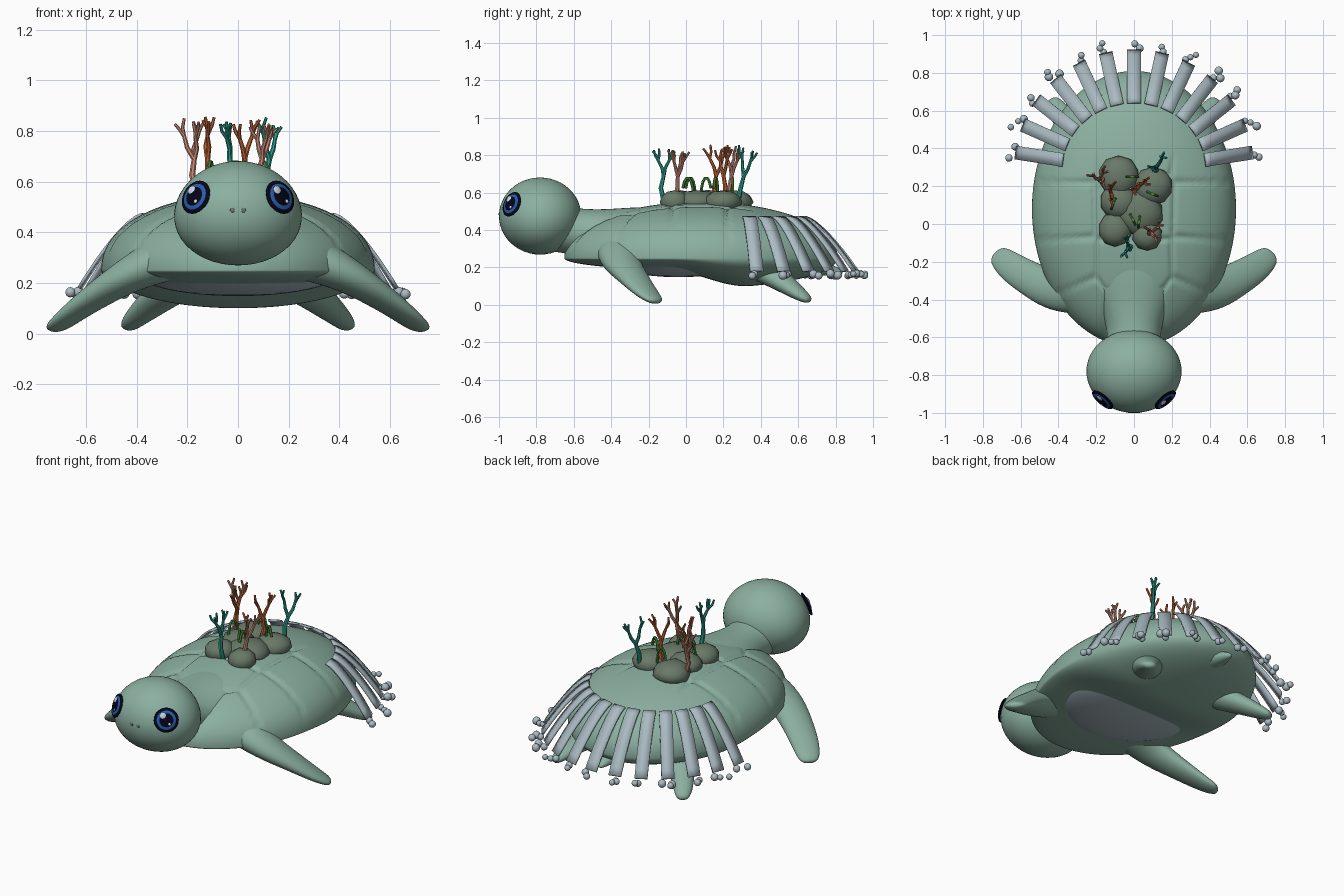
import bpy, bmesh, math, random
from mathutils import Vector as V, Matrix

random.seed(4)
cube = bpy.data.objects.get("Cube")
if cube:
    bpy.data.objects.remove(cube, do_unlink=True)


def material(name, code):
    rgb = [(int(code[i:i + 2], 16) / 255) ** 2.2 for i in (0, 2, 4)] + [1]
    m = bpy.data.materials.new(name)
    m.use_nodes = True
    m.diffuse_color = rgb
    m.node_tree.nodes["Principled BSDF"].inputs["Base Color"].default_value = rgb
    return m


SKIN = material("sage green skin", "8AAE9F")
PALE = material("pale blue grey", "A9BAC1")
ROCK = material("mossy stone", "687868")
ORANGE = material("orange coral", "C4683A")
PINK = material("pink coral", "C98B77")
TEAL = material("teal coral", "2F9C8B")
ALGAE = material("algae green", "4E8A3C")
NAVY = material("eye navy", "0B0D1F")
BLUE = material("eye blue", "2E5CA8")
WHITE = material("eye highlight", "D5E4EE")


def finish(name, bm, mat, subsurf=0, angle=50, solid=0):
    bmesh.ops.recalc_face_normals(bm, faces=bm.faces)
    mesh = bpy.data.meshes.new(name)
    bm.to_mesh(mesh)
    bm.free()
    mesh.materials.append(mat)
    mesh.shade_smooth()
    mesh.set_sharp_from_angle(angle=math.radians(angle))
    ob = bpy.data.objects.new(name, mesh)
    bpy.context.collection.objects.link(ob)
    if solid:
        mod = ob.modifiers.new("thickness", "SOLIDIFY")
        mod.thickness = solid
        mod.offset = 0
    if subsurf:
        mod = ob.modifiers.new("smooth", "SUBSURF")
        mod.levels = mod.render_levels = subsurf
    return ob


def tube(bm, sections, sides=12, ref=V((0, 0, 1))):
    """Loft elliptical sections (point, half width, half height) along a path."""
    rings = []
    for i, (p, a, b) in enumerate(sections):
        before = V(sections[max(i - 1, 0)][0])
        after = V(sections[min(i + 1, len(sections) - 1)][0])
        t = (after - before).normalized()
        side = t.cross(ref).normalized()
        up = side.cross(t)
        angles = [math.tau * k / sides for k in range(sides)]
        rings.append([bm.verts.new(V(p) + side * a * math.cos(q) + up * b * math.sin(q))
                      for q in angles])
    for r, s in zip(rings, rings[1:]):
        for k in range(sides):
            j = (k + 1) % sides
            bm.faces.new((r[k], r[j], s[j], s[k]))
    bm.faces.new(rings[0])
    bm.faces.new(rings[-1])


def ellipsoid(bm, centre, size, turn=Matrix(), seg=24):
    m = Matrix.Translation(centre) @ turn @ Matrix.Diagonal((*size, 1))
    bmesh.ops.create_uvsphere(bm, u_segments=seg, v_segments=seg // 2, radius=1, matrix=m)


# Body: a domed oval with shallow grooves between the scutes
SCUTES = [(0, .08), (0, -.24), (0, -.48), (0, .42)]
for s in (1, -1):
    SCUTES += [(s * .42, .07), (s * .4, -.23), (s * .3, -.46), (s * .42, .37)]


def groove(x, y):
    d = sorted(math.hypot(x - a, y - b) for a, b in SCUTES)
    line = max(0, 1 - (d[1] - d[0]) / .035)
    return .013 * line * min(1, max(0, (.38 - y) / .1))


def body_point(lat, lon):
    r, h = math.cos(lat), math.sin(lat)
    x, y = .54 * r * math.cos(lon), .08 + .73 * r * math.sin(lon)
    if h >= 0:
        return V((x, y, .25 + .3 * h ** .92 - groove(x, y) * min(1, h * 3)))
    k = min(1, max(0, (y + .1) / .45))
    depth = .065 + .095 * k * k * (3 - 2 * k)
    return V((x, y, .25 + depth * h))


bm = bmesh.new()
LATS, LONS = 140, 180
top = bm.verts.new(body_point(math.pi / 2, 0))
bottom = bm.verts.new(body_point(-math.pi / 2, 0))
rows = [[bm.verts.new(body_point(math.pi * (.5 - i / LATS), math.tau * j / LONS))
         for j in range(LONS)] for i in range(1, LATS)]
for j in range(LONS):
    n = (j + 1) % LONS
    bm.faces.new((top, rows[0][j], rows[0][n]))
    bm.faces.new((bottom, rows[-1][n], rows[-1][j]))
    for a, b in zip(rows, rows[1:]):
        bm.faces.new((a[j], b[j], b[n], a[n]))
finish("shell_body", bm, SKIN, angle=80)

# Belly plate showing through the front of the underside
bm = bmesh.new()
ellipsoid(bm, (0, -.04, .24), (.4, .36, .092), seg=48)
finish("belly_plate", bm, PALE)

# Neck
bm = bmesh.new()
tube(bm, [((0, -.74, .43), .17, .15), ((0, -.64, .4), .145, .125),
          ((0, -.54, .385), .145, .13), ((0, -.42, .37), .2, .145),
          ((0, -.25, .36), .28, .17), ((0, -.05, .36), .3, .16)], 16)
finish("neck", bm, SKIN, 2, 180)

# Head, slightly fuller below the middle
HEAD, SIZE = V((0, -.78, .475)), V((.252, .22, .206))
bm = bmesh.new()
ellipsoid(bm, HEAD, SIZE, seg=48)
for v in bm.verts:
    k = (v.co.z - HEAD.z) / SIZE.z
    v.co.x *= 1 - .05 * k
finish("head", bm, SKIN)


# Eyes: stacked shallow caps lying on the head
def on_head(x, z):
    """Point and normal on the front of the head."""
    p = V((x, 0, z - HEAD.z))
    p.y = -SIZE.y * math.sqrt(max(0, 1 - (p.x / SIZE.x) ** 2 - (p.z / SIZE.z) ** 2))
    n = V([c / s ** 2 for c, s in zip(p, SIZE)]).normalized()
    return HEAD + p, n


def cap(name, centre, turn, radius, mat, thick):
    bm = bmesh.new()
    ellipsoid(bm, centre, (radius, radius, thick), turn)
    finish(name, bm, mat)


for s, label in ((1, "left"), (-1, "right")):
    p, n = on_head(s * .166, .538)
    side = V((0, 0, 1)).cross(n).normalized()
    up = n.cross(side)
    turn = Matrix((side, up, n)).transposed().to_4x4()
    cap(label + "_eye_rim", p, turn, .07, NAVY, .012)
    cap(label + "_eye_iris", p + n * .003, turn, .059, BLUE, .012)
    cap(label + "_eye_pupil", p + n * .007, turn, .044, NAVY, .011)
    cap(label + "_eye_glint", p + n * .014 - side * .018 + up * .025, turn, .018, WHITE, .005)
    cap(label + "_eye_small_glint", p + n * .015 + side * .016 - up * .022, turn, .008, WHITE, .004)
    p, n = on_head(s * .022, .487)
    cap(label + "_nostril", p, Matrix.Rotation(math.pi / 2, 4, "X"), .009, ROCK, .003)

# Flippers
    bm = bmesh.new()
    tube(bm, [((s * .2, -.34, .32), .13, .1), ((s * .34, -.36, .28), .125, .09),
              ((s * .45, -.345, .22), .11, .07), ((s * .55, -.29, .155), .095, .055),
              ((s * .64, -.235, .09), .085, .04), ((s * .7, -.185, .04), .07, .03),
              ((s * .735, -.15, .015), .045, .018)])
    finish(label + "_front_flipper", bm, SKIN, 2, 180)
    bm = bmesh.new()
    tube(bm, [((s * .2, .36, .22), .1, .08), ((s * .29, .46, .16), .09, .065),
              ((s * .36, .55, .1), .07, .05), ((s * .41, .61, .055), .055, .036),
              ((s * .44, .665, .02), .035, .02)])
    finish(label + "_rear_flipper", bm, SKIN, 2, 180)

# Tail
bm = bmesh.new()
tube(bm, [((0, .6, .22), .09, .06), ((0, .72, .2), .06, .045),
          ((0, .8, .18), .03, .025), ((0, .84, .17), .012, .01)])
finish("tail", bm, SKIN, 2, 180)

# Fringe of hanging straps with beads at the tips
straps, beads = bmesh.new(), bmesh.new()
COUNT, STEPS = 13, 10
for i in range(COUNT):
    a = math.radians(8 + 164 * i / (COUNT - 1))
    out, side = V((math.cos(a), math.sin(a), 0)), V((-math.sin(a), math.cos(a), 0))
    last = None
    for k in range(STEPS + 1):
        f = k / STEPS
        reach_x, reach_y = .38 + .25 * f, .35 + .28 * f
        p = V((reach_x * out.x, .29 + reach_y * out.y, .47 - .29 * f ** 1.4))
        pair = [straps.verts.new(p + side * w) for w in (-.036, .036)]
        if last:
            straps.faces.new((last[0], last[1], pair[1], pair[0]))
        last = pair
    for k in range(random.choice((2, 3))):
        q = p + out * (.01 + .024 * k) + side * random.uniform(-.035, .035)
        q.z = random.uniform(.155, .168)
        r = random.uniform(.016, .024)
        ellipsoid(beads, q, (r, r, r), seg=14)
finish("fringe_straps", straps, PALE, solid=.012)
finish("fringe_beads", beads, PALE)

# Rocks on the back
bm = bmesh.new()
for x, y, r in ((-.08, .25, .11), (.1, .2, .105), (.03, .06, .125), (-.1, -.03, .09),
                (.07, -.06, .08), (-.08, .12, .1)):
    made = bmesh.ops.create_icosphere(bm, subdivisions=2, radius=1)["verts"]
    for v in made:
        c = v.co * random.uniform(.95, 1.04)
        v.co = V((x + c.x * r, y + c.y * r, .55 + c.z * .065))
finish("rocks", bm, ROCK, angle=40)


# Branching corals
def branch(bm, p, d, length, r, depth):
    jitter = V((random.uniform(-1, 1), random.uniform(-1, 1), 0)) * .12 * length
    mid, end = p + d * length * .5 + jitter, p + d * length
    tube(bm, [(p, r, r), (mid, r * .9, r * .9), (end, r * .75, r * .75)], 7, V((1, 0, 0)))
    if depth:
        spin = random.uniform(0, math.tau)
        forks = random.choice((2, 3))
        for k in range(forks):
            q = spin + math.tau * k / forks
            turn = d + V((math.cos(q), math.sin(q), .4)) * .42
            branch(bm, end, turn.normalized(), length * random.uniform(.6, .78), r * .75, depth - 1)


for name, mat, x, y, lean in (("teal_coral_rear", TEAL, .12, .28, (.03, .22)),
                              ("teal_coral_front", TEAL, -.02, -.12, (-.1, 0)),
                              ("pink_coral_rear", PINK, -.16, .23, (-.1, .1)),
                              ("pink_coral_front", PINK, .08, -.06, (.12, .12)),
                              ("orange_coral_side", ORANGE, -.12, .16, (0, 0)),
                              ("orange_coral_middle", ORANGE, .02, .2, (.05, 0))):
    bm = bmesh.new()
    branch(bm, V((x, y, .56)), V((*lean, 1)).normalized(), .13, .014, 2)
    finish(name, bm, mat)

# Curled algae fronds
bm = bmesh.new()
for x, y in ((-.12, .08), (-.02, .05), (.03, .04), (.07, .17), (.02, .25)):
    a = random.uniform(0, math.tau)
    pts = []
    for k in range(7):
        q = math.pi * k / 7
        reach = .03 * (1 - math.cos(q))
        pts.append((V((x + reach * math.cos(a), y + reach * math.sin(a), .58 + .1 * math.sin(q))),
                    .008, .008))
    tube(bm, pts, 6, V((-math.sin(a), math.cos(a), 0)))
finish("algae_fronds", bm, ALGAE)
